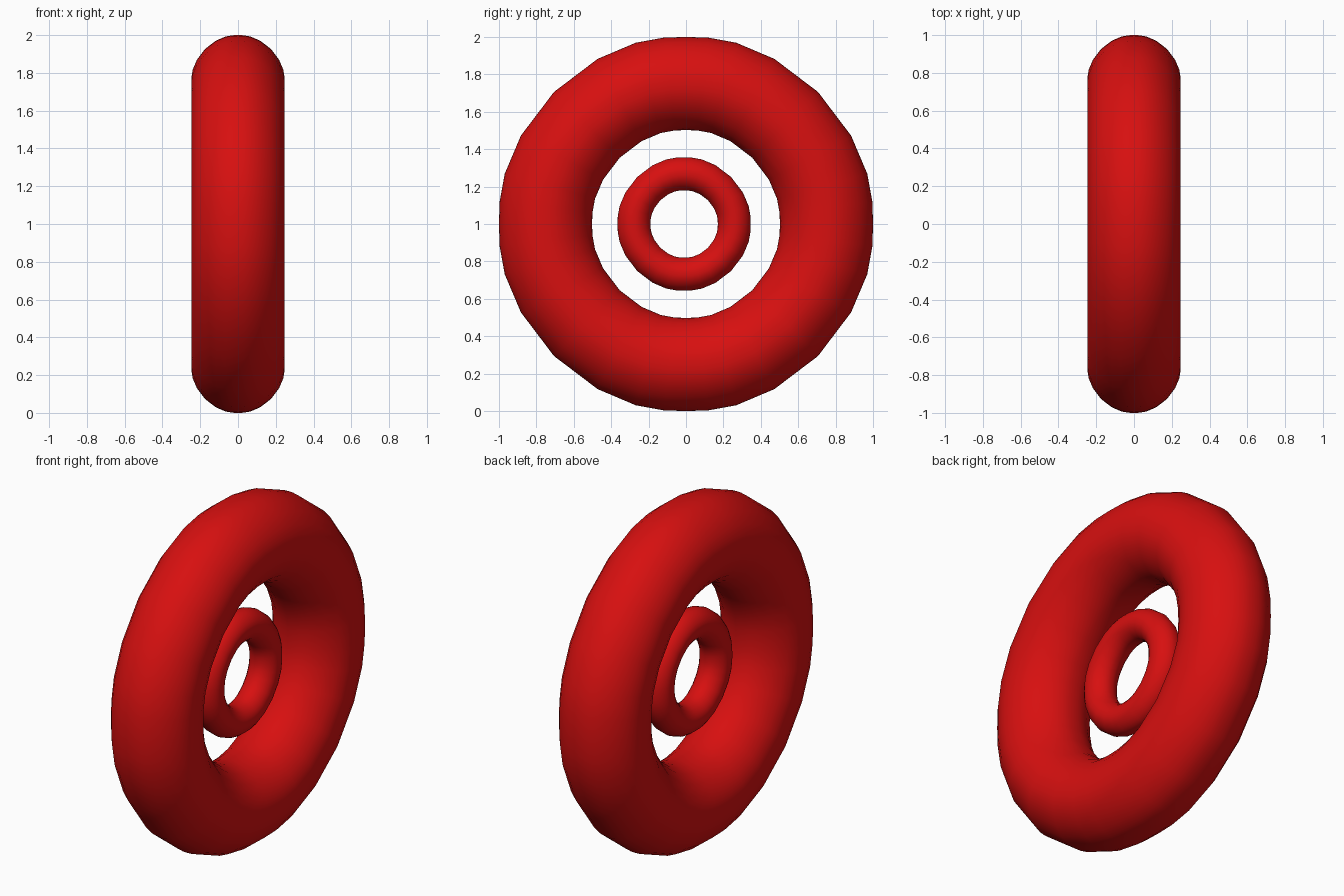
import bpy
import bmesh
import math

cube = bpy.data.objects.get("Cube")
if cube:
    bpy.data.objects.remove(cube, do_unlink=True)

# Glossy red shared by both rings
red = bpy.data.materials.new("red")
red.use_nodes = True
red.diffuse_color = (0.68, 0.005, 0.005, 1)
red.node_tree.nodes["Principled BSDF"].inputs["Base Color"].default_value = red.diffuse_color


def spline_circle(steps=4):
    """Unit circle as a periodic cubic rational spline round a square."""
    corners = [(1, 0), (1, 1), (0, 1), (-1, 1), (-1, 0), (-1, -1), (0, -1), (1, -1)]
    points = []
    for i in range(8):
        for k in range(steps):
            t = k / steps
            basis = ((1 - t) ** 3, 3 * t**3 - 6 * t**2 + 4,
                     -3 * t**3 + 3 * t**2 + 3 * t + 1, t**3)
            a = b = total = 0
            for j, amount in enumerate(basis):
                n = (i + j - 1) % 8
                w = amount * (0.35 if n % 2 else 1)
                a += w * corners[n][0]
                b += w * corners[n][1]
                total += w
            points.append((a / total, b / total))
    return points


def ring(name, major, minor, half_width, location):
    """Sweep the spline circle round the x axis."""
    circle = spline_circle()
    count = len(circle)
    bm = bmesh.new()
    loops = []
    for cy, cz in circle:
        loops.append([bm.verts.new((v * half_width,
                                    cy * (major + u * minor),
                                    cz * (major + u * minor))) for u, v in circle])
    for i in range(count):
        here, there = loops[i], loops[(i + 1) % count]
        for j in range(count):
            k = (j + 1) % count
            bm.faces.new((here[j], there[j], there[k], here[k])).smooth = True
    bmesh.ops.recalc_face_normals(bm, faces=bm.faces)
    mesh = bpy.data.meshes.new(name)
    bm.to_mesh(mesh)
    bm.free()
    mesh.materials.append(red)
    obj = bpy.data.objects.new(name, mesh)
    obj.location = location
    bpy.context.collection.objects.link(obj)
    return obj


# Large outer ring, with a small ring floating in its hole
ring("outer_ring", 0.751, 0.249, 0.247, (0, 0, 1))
ring("inner_ring", 0.268, 0.088, 0.088, (0, -0.01, 1))
